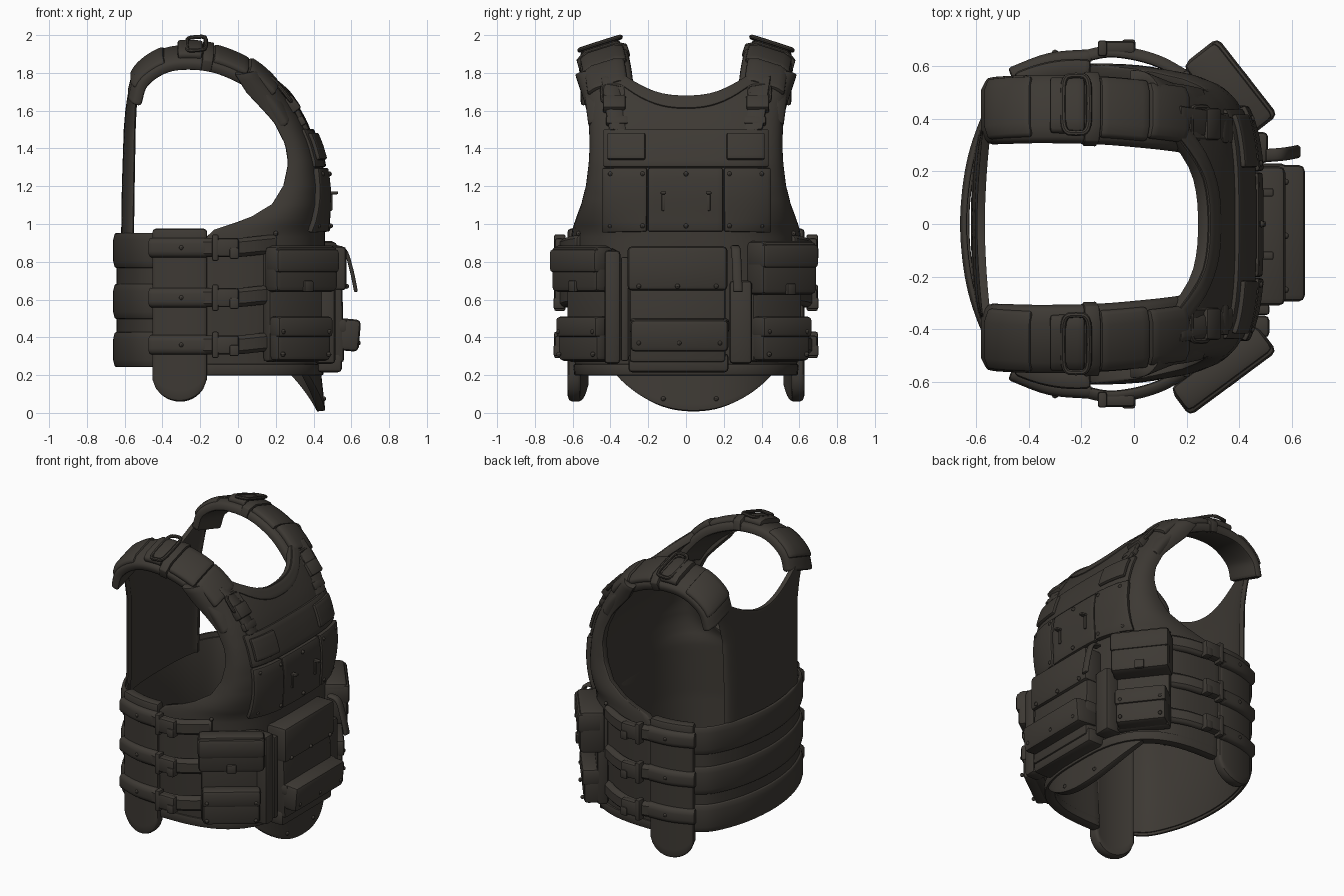
import bpy, bmesh, math
from mathutils import Vector, Matrix

if "Cube" in bpy.data.objects:
    bpy.data.objects.remove(bpy.data.objects["Cube"])

def material(name, col):
    m = bpy.data.materials.new(name)
    m.diffuse_color = (*col, 1)
    m.use_nodes = True
    m.node_tree.nodes["Principled BSDF"].inputs["Base Color"].default_value = m.diffuse_color
    return m
CLOTH = material("dark olive brown fabric", (0.047, 0.041, 0.034))

def add(name, bm, bevel=0, solid=0):
    me = bpy.data.meshes.new(name)
    bm.to_mesh(me)
    bm.free()
    ob = bpy.data.objects.new(name, me)
    bpy.context.collection.objects.link(ob)
    me.materials.append(CLOTH)
    if solid:
        m = ob.modifiers.new("solid", 'SOLIDIFY')
        m.thickness, m.offset = solid, 0
    if bevel:
        m = ob.modifiers.new("bevel", 'BEVEL')
        m.width, m.segments, m.limit_method, m.angle_limit = bevel, 2, 'ANGLE', math.radians(40)
    return ob

def sheet(name, fn, nu, nv, thick, bevel=0.008):
    """Thick curved sheet from fn(u, v), both 0..1."""
    bm = bmesh.new()
    g = [[bm.verts.new(fn(i / nu, j / nv)) for i in range(nu + 1)] for j in range(nv + 1)]
    for j in range(nv):
        for i in range(nu):
            bm.faces.new((g[j][i], g[j][i + 1], g[j + 1][i + 1], g[j + 1][i]))
    return add(name, bm, bevel, thick)

def box(name, c, size, a=0, tilt=0, bevel=0.02):
    """Rounded box; local x faces outward along heading a (degrees)."""
    bm = bmesh.new()
    bmesh.ops.create_cube(bm, size=1)
    M = Matrix.Translation(c) @ Matrix.Rotation(math.radians(a), 4, 'Z') @ Matrix.Rotation(math.radians(tilt), 4, 'Y')
    bm.transform(M @ Matrix.Diagonal((*size, 1)))
    return add(name, bm, bevel)

def smooth_path(p, n=6):
    p = [Vector(q) for q in p]
    e = [2 * p[0] - p[1]] + p + [2 * p[-1] - p[-2]]
    out = []
    for i in range(1, len(e) - 2):
        a, b, c, d = e[i - 1:i + 3]
        for k in range(n):
            t = k / n
            out.append(0.5 * (2 * b + (c - a) * t + (2 * a - 5 * b + 4 * c - d) * t * t + (3 * b - a - 3 * c + d) * t ** 3))
    return out + [p[-1]]

def ribbon(name, pts, W, hw, th, sign=1, off=0, bevel=0.006):
    """Domed webbing swept along pts, width along W."""
    W = Vector(W).normalized()
    prof = [(-1, -1), (1, -1), (1, .3), (.6, 1), (-.6, 1), (-1, .3)]
    bm = bmesh.new()
    rings = []
    for i, p in enumerate(pts):
        T = pts[min(i + 1, len(pts) - 1)] - pts[max(i - 1, 0)]
        N = T.cross(W).normalized() * sign
        rings.append([bm.verts.new(p + N * off + W * hw * a + N * th / 2 * b) for a, b in prof])
    for r, q in zip(rings, rings[1:]):
        for k in range(6):
            bm.faces.new((r[k], r[(k + 1) % 6], q[(k + 1) % 6], q[k]))
    bm.faces.new(rings[0])
    bm.faces.new(rings[-1])
    bmesh.ops.recalc_face_normals(bm, faces=bm.faces)
    return add(name, bm, bevel)

def ring(name, c, ex, ey, r):
    """Wire loop with half axes ex, ey."""
    cu = bpy.data.curves.new(name, 'CURVE')
    cu.dimensions, cu.bevel_depth, cu.bevel_resolution = '3D', r, 2
    s = cu.splines.new('POLY')
    s.points.add(23)
    for i in range(24):
        t = math.tau * i / 24
        f = lambda v: math.copysign(abs(v) ** 0.45, v)
        s.points[i].co = (*(Vector(c) + Vector(ex) * f(math.cos(t)) + Vector(ey) * f(math.sin(t))), 1)
    s.use_cyclic_u = True
    ob = bpy.data.objects.new(name, cu)
    cu.materials.append(CLOTH)
    bpy.context.collection.objects.link(ob)

def table(rows, z):
    if z <= rows[0][0]:
        return rows[0][1:]
    for a, b in zip(rows, rows[1:]):
        if z <= b[0]:
            t = (z - a[0]) / (b[0] - a[0])
            return [p + (q - p) * t for p, q in zip(a[1:], b[1:])]
    return rows[-1][1:]

# rows: height, half width, centre x, side-edge x
FRONT = [(.2, .56, .41, -.18), (.6, .585, .43, -.18), (.9, .585, .435, -.18), (.96, .58, .435, -.15), (1.02, .56, .435, .05),
         (1.1, .53, .44, .18), (1.2, .505, .44, .24), (1.32, .49, .42, .265), (1.42, .485, .39, .25), (1.54, .49, .34, .19),
         (1.62, .505, .295, .12), (1.7, .53, .24, .045), (1.82, .57, .11, -.03)]
BACK = [(.85, .37, -.605, -.555), (1.2, .37, -.6, -.55), (1.5, .38, -.59, -.545), (1.62, .41, -.58, -.54), (1.76, .46, -.57, -.535)]

def section(rows, u, z, n=3):
    w, f, s = table(rows, z)
    t = (u - .5) * math.pi
    c, q = math.cos(t), math.sin(t)
    r = (abs(c) ** n + abs(q) ** n) ** (-1 / n)
    return Vector((s + (f - s) * c * r, w * q * r, z))

def front_x(y, z):
    w, f, s = table(FRONT, z)
    return s + (f - s) * max(0, 1 - abs(y / w) ** 3) ** (1 / 3)

# torso shells with neckline
def front_fn(u, v):
    y = abs(section(FRONT, u, 1.6).y)
    return section(FRONT, u, .2 + v * (1.67 + .13 * min(1, y / .32) ** 2.5 - .2))
def back_fn(u, v):
    y = abs(section(BACK, u, 1.6, 2.2).y)
    return section(BACK, u, .85 + v * (1.6 + .15 * min(1, y / .33) ** 2 - .85), 2.2)
sheet("front_carrier", front_fn, 40, 48, .05)
sheet("back_carrier", back_fn, 32, 30, .03)

# neckline and hem trim
sheet("neck_trim", lambda u, v: front_fn(.2 + .6 * u, .955 + .045 * v) + Vector((.012, 0, 0)), 30, 3, .045)
sheet("hem_trim", lambda u, v: section(FRONT, u, .2 + .06 * v) + Vector((.01, 0, 0)), 40, 2, .065)

# lower apron
def apron_fn(u, v):
    a = 2 * u - 1
    y = .04 + .43 * a
    z0 = .24 - .23 * (1 - abs(a) ** 2.2) ** .9
    return (front_x(y, .2) + .03 * (1 - v) * (1 - a * a), y, z0 + v * (.28 - z0))
sheet("lower_apron", apron_fn, 30, 8, .045)

def panel(name, y0, y1, z0, z1, off, th):
    sheet(name, lambda u, v: (front_x(y0 + u * (y1 - y0), z0 + v * (z1 - z0)) + off,
                              y0 + u * (y1 - y0), z0 + v * (z1 - z0)), 12, 6, th, .01)

# chest panels, admin strip and patches
for i, (a, b) in enumerate([(-.435, -.205), (-.2, .195), (.2, .44)]):
    panel(f"chest_pouch_{i}", a, b, .96, 1.295, .03, .045 if i == 1 else .055)
panel("chest_strip", -.435, .435, 1.3, 1.5, .03, .03)
for s in (-1, 1):
    panel("chest_patch", s * .315 - .1, s * .315 + .1, 1.34, 1.48, .05, .03)
    box("chest_pull", (.49, s * .12, 1.12), (.02, .02, .1), bevel=.006)
    box("chest_pull_tab", (.5, s * .12, 1.165), (.06, .03, .015), bevel=.005)

# centre pouch with two flaps
box("centre_pouch", (.485, -.045, .57), (.14, .51, .61), tilt=-1.5)
box("centre_pouch_flap", (.505, -.045, .765), (.14, .53, .235), bevel=.025)
box("centre_lower_pouch", (.56, -.035, .415), (.17, .52, .17), tilt=5, bevel=.025)
box("centre_lower_flap", (.5, -.035, .46), (.16, .53, .08))
box("centre_base", (.485, -.04, .265), (.13, .53, .1))

# upright side pouches and loose strap
box("magazine_pouch_left", (.46, -.39, .56), (.11, .085, .6))
box("magazine_pouch_left_inner", (.465, -.325, .55), (.1, .04, .55), bevel=.01)
box("magazine_pouch_right", (.45, .29, .48), (.12, .12, .44))
ribbon("loose_strap", smooth_path([(.5, .26, .88), (.565, .265, .86), (.6, .27, .76), (.625, .275, .64)]), (0, 1, 0), .025, .02)

# angled corner pouches: centre, heading, width, depth, top z range
for side, c, a, w, d, z0, z1 in (("left", (.335, -.55), -53.5, .41, .12, .64, .885), ("right", (.36, .505), 38, .37, .16, .625, .91)):
    n = Vector((math.cos(math.radians(a)), math.sin(math.radians(a)), 0))
    p = Vector((*c, 0))
    up = lambda q, z: (q.x, q.y, z)
    box(f"{side}_pouch_back", up(p - n * .065, .57), (.07, w * .9, .6), a)
    box(f"{side}_upper_pouch", up(p, (z0 + z1) / 2), (d, w, z1 - z0), a, bevel=.03)
    box(f"{side}_upper_flap", up(p + n * .012, z1 - .08), (d, w * 1.01, .13), a, bevel=.025)
    box(f"{side}_lower_pouch", up(p - n * .015, .385), (d * .8, w * .86, .22), a, bevel=.025)
    box(f"{side}_lower_flap", up(p - n * .002, .455), (d * .8, w * .88, .11), a, bevel=.02)
    box(f"{side}_pouch_clip", up(p + n * d * .5, z0 + .03), (.025, .06, .06), a, bevel=.008)

# cummerbund: liner, back bands, side tabs, straps and buckles
def band_path(z):
    half = [(-.42, .56), (-.52, .485), (-.585, .36), (-.63, .2)]
    return smooth_path([(x, -y, z) for x, y in half] + [(-.648, 0, z)] + [(x, y, z) for x, y in half[::-1]])
ribbon("cummerbund_liner", band_path(.59), (0, 0, 1), .33, .016, -1, -.014, .004)
for z in (.86, .59, .335):
    ribbon("back_band", band_path(z), (0, 0, 1), .092, .026, -1)
for s in (-1, 1):
    def tab_fn(u, v):
        a = 2 * u - 1
        z0 = .06 + .14 * (1 - math.sqrt(max(0, 1 - a * a * .98)))
        return (-.305 + .14 * a, s * (.565 + .025 * a + .02 * (1 - a * a)), z0 + v * (.975 - z0))
    sheet("side_tab", tab_fn, 14, 16, .07, .02)
    for z in (.875, .61, .36):
        ribbon("side_band", smooth_path([(-.47, s * .57, z), (-.32, s * .625, z), (-.16, s * .64, z)]), (0, 0, 1), .052, .05, -s, bevel=.012)
        ribbon("side_band_tail", smooth_path([(-.2, s * .635, z), (-.1, s * .655, z), (0, s * .645, z), (.1, s * .615, z + .01), (.2, s * .56, z + .02)]),
               (0, 0, 1), .05, .045, -s, bevel=.012)
        box("side_buckle", (-.06, s * .67, z), (.13, .05, .1), bevel=.015)
        box("side_buckle_bar", (-.12, s * .668, z), (.035, .06, .14), bevel=.01)
        box("side_buckle_fork", (-.02, s * .672, z - .03), (.05, .06, .06), bevel=.01)

# shoulder straps, pads and hardware
for s in (-1, 1):
    W = (0, s * .95, -.3)
    path = smooth_path([(.255, s * .39, 1.56), (.18, s * .405, 1.675), (.06, s * .42, 1.79), (-.11, s * .435, 1.868), (-.27, s * .44, 1.888),
                        (-.4, s * .44, 1.865), (-.51, s * .435, 1.785), (-.55, s * .43, 1.67)])
    ribbon("shoulder_strap", path, W, .133, .075, -s, bevel=.015)
    for i, j, h, o in ((7, 14, .11, .045), (13, 20, .12, .035), (21, 27, .11, .045), (29, 39, .12, .025)):
        ribbon("shoulder_pad", path[i:j], W, h, .05, -s, o, .012)
    ribbon("shoulder_cross_band", path[19:22], W, .14, .095, -s, .015)
    ring("shoulder_loop", (-.22, s * .455, 1.955), (.05, 0, .004), (0, s * .11, -.035), .011)
    ring("shoulder_front_ring", (.25, s * .385, 1.69), (.035, 0, -.045), (0, .06, 0), .011)
    ribbon("shoulder_webbing", smooth_path([(.17, s * .4, 1.77), (.265, s * .385, 1.67), (.325, s * .37, 1.57), (.365, s * .355, 1.49)]), (0, 1, .15 * s), .05, .03, -s)
    box("shoulder_buckle", (.285, s * .38, 1.635), (.06, .12, .09), tilt=-38, bevel=.012)
    box("shoulder_slider", (.335, s * .365, 1.545), (.04, .115, .05), tilt=-30, bevel=.01)

# rivets
bm = bmesh.new()
spots = [(front_x(y, z) + .055, y, z) for y in (-.4, -.23, .23, .4, 0) for z in (.99, 1.265)]
spots += [(.576, y, .67) for y in (-.25, -.045, .16)] + [(.637, y, .37) for y in (-.25, -.035, .18)]
spots += [(front_x(y, .2) + .045, y, .075) for y in (-.12, .16)]
spots += [(x, s * y, z) for s in (-1, 1) for x, y, z in ((.2, .57, .95), (-.3, .65, .875), (-.3, .65, .61), (-.3, .65, .36))]
for c, a, w, d in (((.335, -.55), -53.5, .36, .08), ((.36, .505), 38, .3, .11)):
    r = math.radians(a)
    for k in (-.42, .42):
        for z in (.43, .31):
            spots.append((c[0] + math.cos(r) * d * .52 - math.sin(r) * w * k, c[1] + math.sin(r) * d * .52 + math.cos(r) * w * k, z))
for p in spots:
    bmesh.ops.create_uvsphere(bm, u_segments=8, v_segments=6, radius=.013, matrix=Matrix.Translation(p))
add("rivets", bm)

# bake modifiers and smooth
bpy.ops.object.select_all(action='SELECT')
bpy.context.view_layer.objects.active = bpy.context.selected_objects[0]
bpy.ops.object.convert(target='MESH')
bpy.ops.object.shade_smooth_by_angle(angle=math.radians(38))
